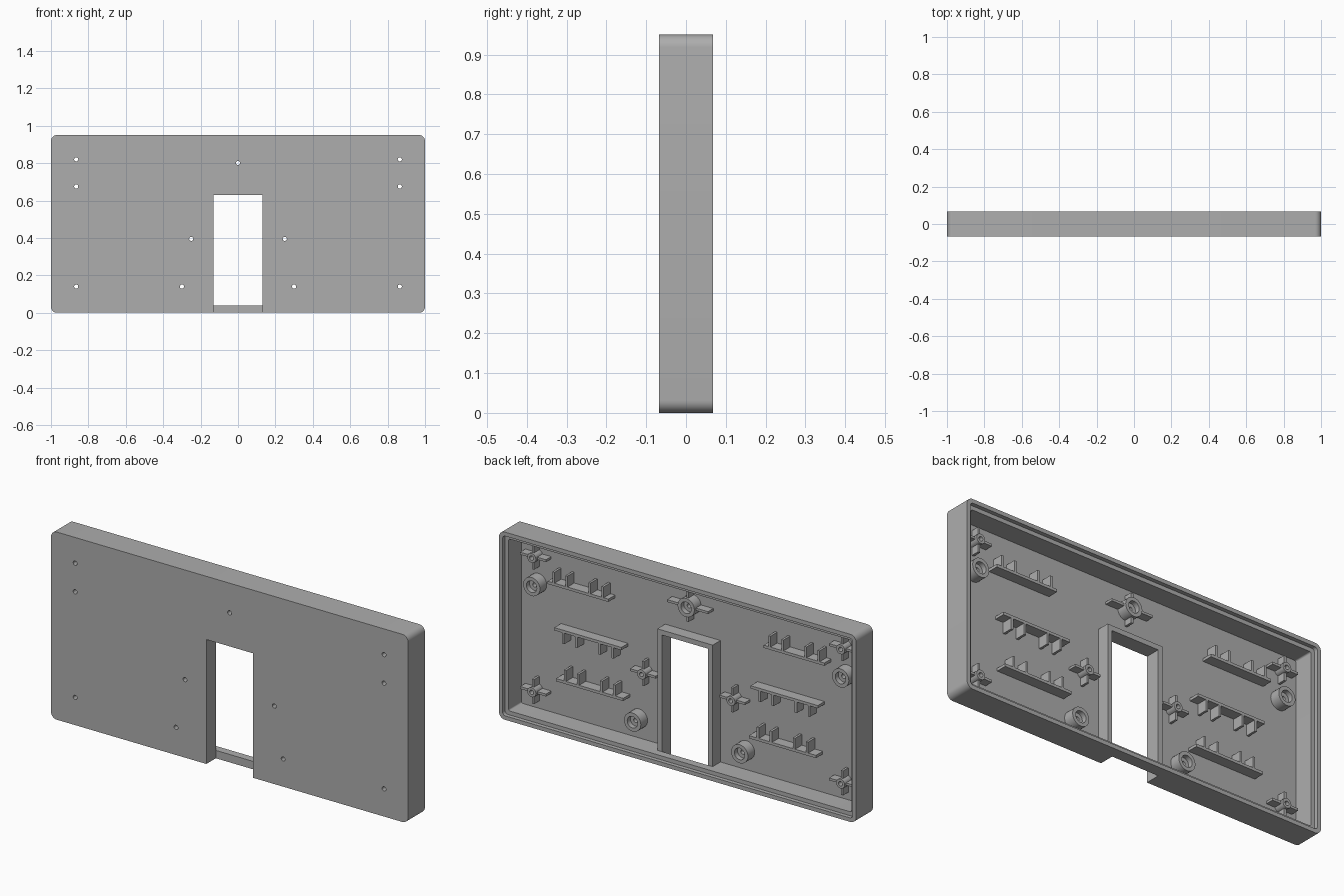
import bpy, bmesh, math
from mathutils import Matrix, Vector

cube = bpy.data.objects.get("Cube")
if cube:
    bpy.data.objects.remove(cube)

grey = bpy.data.materials.new("plain grey")
grey.use_nodes = True
GREY = (0.42, 0.42, 0.42, 1)
grey.diffuse_color = GREY
grey.node_tree.nodes["Principled BSDF"].inputs["Base Color"].default_value = GREY

W, H, D = 1.0, 0.95, 0.0675        # half width, height, half depth
FLOOR = -0.054                     # inner face of the front plate
WALL, LIP = 0.04, 0.02
WIN_X, WIN_Z, FRAME_Y, FRAME_T = 0.13, 0.63, 0.008, 0.025
HOLE = 0.011


def prism(bm, outline, y0, y1):
    """Extrude an (x, z) outline from y0 to y1."""
    face = bm.faces.new([bm.verts.new((x, y0, z)) for x, z in outline])
    moved = bmesh.ops.extrude_face_region(bm, geom=[face])["geom"]
    verts = [g for g in moved if isinstance(g, bmesh.types.BMVert)]
    bmesh.ops.translate(bm, verts=verts, vec=(0, y1 - y0, 0))


def box(bm, x0, x1, z0, z1, y0, y1):
    prism(bm, [(x0, z0), (x1, z0), (x1, z1), (x0, z1)], y0, y1)


def circle(x, z, r, n=24):
    return [(x + r * math.cos(2 * math.pi * i / n), z + r * math.sin(2 * math.pi * i / n))
            for i in range(n)]


def rounded(inset, r, n=8):
    """Rounded rectangle following the case edge at an inset."""
    pts = []
    for q, (sx, sz) in enumerate([(1, 1), (-1, 1), (-1, -1), (1, -1)]):
        cx = sx * (W - inset - r)
        cz = H / 2 + sz * (H / 2 - inset - r)
        for i in range(n + 1):
            a = math.pi / 2 * (q + i / n)
            pts.append((cx + r * math.cos(a), cz + r * math.sin(a)))
    return pts


def tube(bm, x, z, profile):
    """Revolve a closed (radius, y) profile about a y-parallel axis."""
    verts = [bm.verts.new((x + r, y, z)) for r, y in profile]
    edges = [bm.edges.new((verts[i - 1], verts[i])) for i in range(len(verts))]
    made = bmesh.ops.spin(bm, geom=verts + edges, cent=(x, 0, z), axis=(0, 1, 0),
                          angle=2 * math.pi, steps=28, use_merge=False)
    near = [v for v in bm.verts if (Vector((v.co.x, v.co.z)) - Vector((x, z))).length < 0.07]
    bmesh.ops.remove_doubles(bm, verts=near, dist=0.0002)


def finish(name, bm):
    bmesh.ops.recalc_face_normals(bm, faces=bm.faces[:])
    mesh = bpy.data.meshes.new(name)
    bm.to_mesh(mesh)
    bm.free()
    mesh.materials.append(grey)
    obj = bpy.data.objects.new(name, mesh)
    bpy.context.collection.objects.link(obj)
    return obj


def select(obj):
    bpy.ops.object.select_all(action="DESELECT")
    obj.select_set(True)
    bpy.context.view_layer.objects.active = obj


def smooth(obj):
    select(obj)
    bpy.ops.object.shade_smooth_by_angle(angle=math.radians(35))


def cut(obj, bm):
    cutter = finish("cutter", bm)
    cutter.hide_render = True
    mod = obj.modifiers.new("cut", "BOOLEAN")
    mod.operation, mod.solver, mod.object = "DIFFERENCE", "EXACT", cutter
    select(obj)
    bpy.ops.object.modifier_apply(modifier=mod.name)
    bpy.data.objects.remove(cutter)


# Boss positions, mirrored left and right
cross_spots = [(s * x, z) for s in (-1, 1) for x, z in [(0.865, 0.82), (0.865, 0.14), (0.25, 0.395)]]
socket_spots = [(s * x, z) for s in (-1, 1) for x, z in [(0.865, 0.675), (0.3, 0.14)]]
top_spot = (0, 0.8)

# Case shell: hollow tray with a stepped rim, window and screw holes
bm = bmesh.new()
prism(bm, rounded(0, 0.032), -D, D)
case = finish("case_shell", bm)
bm = bmesh.new()
prism(bm, rounded(WALL, 0.008), FLOOR, 0.2)
cut(case, bm)
bm = bmesh.new()
prism(bm, rounded(LIP, 0.016), D - 0.02, 0.2)
cut(case, bm)
bm = bmesh.new()
box(bm, -WIN_X, WIN_X, -0.1, WIN_Z, -0.2, FRAME_Y)
for x, z in cross_spots + socket_spots + [top_spot]:
    prism(bm, circle(x, z, HOLE), -0.2, 0)
cut(case, bm)
smooth(case)

# Raised frame around the window
bm = bmesh.new()
xo, zo = WIN_X + FRAME_T, WIN_Z + FRAME_T
prism(bm, [(-xo, WALL), (-xo, zo), (xo, zo), (xo, WALL), (WIN_X, WALL),
           (WIN_X, WIN_Z), (-WIN_X, WIN_Z), (-WIN_X, WALL)], FLOOR, FRAME_Y)
finish("window_frame", bm)


# Screw bosses: slim ones with four fins, wide ones with a counterbore
def fins(bm, x, z, start, reach_x, reach_z, top):
    t = 0.006
    for s in (-1, 1):
        box(bm, x + s * start, x + s * reach_x, z - t, z + t, FLOOR, top)
        box(bm, x - t, x + t, z + s * start, z + s * reach_z, FLOOR, top)


def socket(bm, x, z, r, top):
    tube(bm, x, z, [(HOLE, FLOOR), (r, FLOOR), (r, top), (r * 0.62, top),
                    (r * 0.62, top - 0.025), (HOLE, top - 0.025)])


for x, z in cross_spots:
    bm = bmesh.new()
    tube(bm, x, z, [(HOLE, FLOOR), (0.024, FLOOR), (0.024, 0), (HOLE, 0)])
    fins(bm, x, z, 0.02, 0.072, 0.062, -0.012)
    smooth(finish("finned_boss", bm))
for x, z in socket_spots:
    bm = bmesh.new()
    socket(bm, x, z, 0.047, 0)
    smooth(finish("socket_boss", bm))
bm = bmesh.new()
socket(bm, *top_spot, 0.047, 0)
fins(bm, *top_spot, 0.04, 0.115, 0.075, -0.012)
smooth(finish("top_boss", bm))

# Shelf rails with paired tabs; the middle rail hangs its tabs downward
for side, label in ((-1, "right"), (1, "left")):
    for cx, z, half, up in [(0.605, 0.72, 0.17, 1), (0.55, 0.495, 0.188, -1), (0.54, 0.24, 0.188, 1)]:
        bm = bmesh.new()
        c = side * cx
        box(bm, c - half, c + half, z - 0.007, z + 0.007, FLOOR, 0)
        for off in (-0.138, -0.065, 0.065, 0.138):
            box(bm, c + off - 0.006, c + off + 0.006, z + up * 0.007, z + up * 0.062, FLOOR, 0)
        finish(label + "_shelf_rail", bm)
